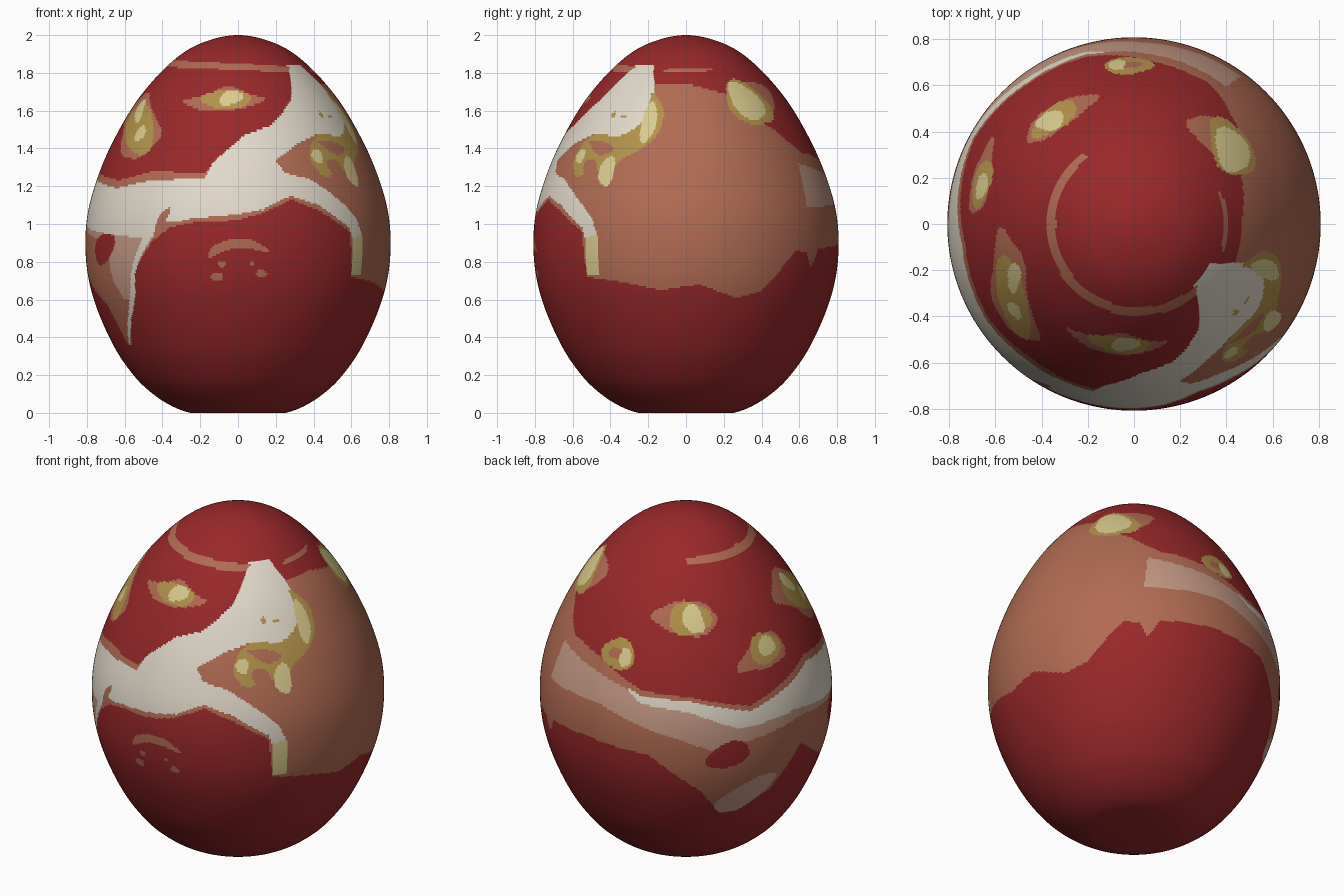
import bpy
import bmesh
import math

default_cube = bpy.data.objects.get("Cube")
if default_cube:
    bpy.data.objects.remove(default_cube, do_unlink=True)

# Flat colours
COLOURS = {
    "deep_red": (0.318, 0.021, 0.023),
    "salmon": (0.44, 0.148, 0.087),
    "warm_white": (0.76, 0.70, 0.60),
    "tan": (0.56, 0.32, 0.235),
    "gold": (0.45, 0.29, 0.07),
    "cream": (0.70, 0.60, 0.27),
}
NAMES = list(COLOURS)


def make_material(name, colour):
    material = bpy.data.materials.new(name)
    material.use_nodes = True
    rgba = (*colour, 1.0)
    material.diffuse_color = rgba
    material.node_tree.nodes["Principled BSDF"].inputs["Base Color"].default_value = rgba
    return material


# Painted patches: outlines on the unrolled shell (degrees around from front, height in percent)
patches = []


def round_corners(outline):
    result = []
    for (ax, ay), (bx, by) in zip(outline, outline[1:] + outline[:1]):
        result.append((ax * 0.8 + bx * 0.2, ay * 0.8 + by * 0.2))
        result.append((ax * 0.2 + bx * 0.8, ay * 0.2 + by * 0.8))
    return result


def paint(colour, outline, soften=True):
    outline = round_corners(outline) if soften else outline
    angles = [point[0] for point in outline]
    heights = [point[1] for point in outline]
    bounds = (min(angles), max(angles), min(heights), max(heights))
    patches.append((NAMES.index(colour), outline, bounds))


def band(colour, top, bottom):
    paint(colour, top + bottom[::-1], soften=False)


def oval(colour, angle, height, half_angle, half_height, tilt=0):
    outline = []
    for step in range(14):
        turn = math.tau * step / 14
        wobble = 1 + 0.08 * math.sin(3 * turn + angle)
        across = math.cos(turn) * wobble
        outline.append((angle + half_angle * across,
                        height + half_height * math.sin(turn) * wobble + tilt * across))
    paint(colour, outline, soften=False)


# Salmon underlayer all round
band("salmon",
     [(-187, 134), (-164, 122), (-144, 120), (-118, 112), (-96, 121), (-83, 127),
      (-57, 123), (-38, 128), (-14, 127), (-8, 136), (16, 145), (40, 155), (66, 174),
      (92, 174), (114, 169), (121, 159), (138, 150), (145, 143), (152, 138), (160, 137), (173, 134)],
     [(-187, 89), (-160, 86), (-139, 63), (-130, 46), (-122, 46), (-107, 57), (-93, 80),
      (-82, 69), (-66, 57), (-61, 36), (-58, 36), (-46, 60), (-43, 76), (-34, 91),
      (-27, 98), (-17, 101), (0, 102), (10, 106), (21, 113), (33, 107), (47, 96),
      (49, 72), (66, 69), (80, 65), (95, 68), (110, 61), (120, 64), (129, 76),
      (136, 86), (142, 85), (145, 77), (147, 79), (150, 87), (173, 89)])

# Tan belt across the back, with its lower runs
band("tan",
     [(146, 132), (160, 129), (175, 126), (196, 119), (216, 118), (242, 109), (264, 117),
      (280, 120), (315, 118), (326, 100)],
     [(144, 109), (178, 110), (200, 101), (215, 95), (225, 89), (241, 92), (267, 97), (285, 94),
      (301, 91), (303, 70), (308, 60), (314, 61), (317, 76), (326, 93)])
paint("tan", [(-134, 53), (-124, 63), (-112, 69), (-104, 66), (-109, 57), (-121, 46), (-130, 46)])

# White belt, upper sweep and hanging tail
band("warm_white",
     [(-170, 122), (-164, 119), (-144, 118), (-118, 109), (-96, 117), (-83, 123),
      (-57, 119), (-38, 123), (-14, 124), (-10, 134), (3, 147), (16, 152), (32, 166),
      (44, 184), (63, 184), (69, 174), (72, 165)],
     [(-170, 121), (-164, 115), (-144, 112), (-123, 100), (-96, 102), (-75, 97),
      (-60, 95), (-43, 93), (-32, 93), (-30, 101), (-17, 103), (0, 105), (10, 108),
      (16, 134), (29, 143), (42, 148), (58, 145), (70, 150)])
band("warm_white",
     [(9, 134), (16, 134), (20, 127), (30, 124), (38, 118), (46, 110), (52, 102), (54, 95), (55, 73)],
     [(9, 107), (14, 111), (21, 115), (33, 110), (47, 98), (49, 90), (50, 73)])
paint("warm_white", [(-37, 97), (-45, 76), (-48, 60), (-61, 36), (-59, 36),
                     (-45, 60), (-43, 76), (-33, 96)])
paint("salmon", [(-34, 91), (-32, 105), (-26, 110), (-29, 100), (-30, 95)])
paint("warm_white", [(-29, 101), (-26, 109), (-18, 105), (-20, 102)])
paint("cream", [(49, 93), (55, 94), (55, 73), (49, 73)], soften=False)

# Gold fringe beside the upper sweep
paint("gold", [(68, 172), (79, 161), (77, 147), (69, 139), (60, 134), (54, 118), (50, 130),
               (38, 124), (32, 133), (35, 143), (42, 148), (58, 146), (66, 152), (70, 160)])
paint("salmon", [(38, 144), (50, 144), (57, 139), (48, 136), (42, 141)])
paint("salmon", [(41, 134), (48, 134), (50, 127), (42, 126)])
oval("cream", 37, 136, 3, 4)
oval("cream", 55, 128, 4, 8)
oval("cream", 71, 154, 4, 11, 1)
oval("gold", 49, 158, 1.5, 1.5)
oval("gold", 56, 157, 2, 1)

# Red islands inside the salmon layer
oval("deep_red", -128, 85, 9, 8, 2)
oval("deep_red", -62, 87, 8, 8, 3)

# Gold spots with salmon rims and cream hearts
paint("salmon", [(-92, 159), (-72, 172), (-52, 160), (-37, 148), (-47, 134), (-63, 136), (-74, 150)])
oval("gold", -59, 151, 17, 11, -8)
oval("cream", -66, 160, 6, 5, -4)
oval("cream", -54, 148, 4, 4)
paint("salmon", [(-36, 165), (-20, 168), (-6, 174), (6, 169), (18, 166), (2, 161), (-16, 159)])
oval("gold", -7, 166, 15, 5)
oval("cream", -4, 167, 7, 4, 1)
oval("gold", -178, 138, 9, 8)
oval("salmon", -179, 138, 4, 3)
oval("cream", -174, 137, 3, 5)
paint("salmon", [(-168, 160), (-150, 168), (-134, 167), (-126, 158), (-136, 150), (-152, 152)])
oval("gold", -143, 159, 12, 8)
oval("cream", -141, 159, 6, 7, -2)
paint("salmon", [(-125, 131), (-108, 147), (-96, 146), (-93, 132), (-106, 129)])
oval("gold", -105, 139, 9, 8)
oval("cream", -104, 140, 5, 5)
paint("salmon", [(120, 172), (138, 176), (155, 172), (146, 160), (132, 154)])
oval("gold", 128, 164, 15, 12, -2)
oval("cream", 127, 165, 11, 10, -2)

# Broken ring near the top
band("salmon",
     [(-146, 186), (-90, 187), (-40, 186), (0, 185), (30, 184), (46, 183)],
     [(-143, 183), (-90, 183.5), (-40, 182.5), (0, 181.5), (30, 180.5), (40, 180)])
paint("salmon", [(72, 182), (110, 183), (112, 181), (74, 180)])

# Small arch and dots low on the front
paint("salmon", [(-12, 81), (-10, 88), (-3, 92), (5, 92), (10, 88), (13, 84), (5, 87), (-3, 87), (-8, 84)])
for angle, height, size in ((-8, 72, 2.5), (-6, 79, 1.5), (9, 74, 2), (5, 79, 1)):
    oval("salmon", angle, height, size, size)


def inside(x, y, outline):
    hit = False
    px, py = outline[-1]
    for qx, qy in outline:
        if (qy > y) != (py > y) and x < (px - qx) * (y - qy) / (py - qy) + qx:
            hit = not hit
        px, py = qx, qy
    return hit


def colour_at(angle, height):
    for index, outline, (left, right, low, high) in reversed(patches):
        if low <= height <= high:
            for x in (angle, angle - 360):
                if left <= x <= right and inside(x, height, outline):
                    return index
    return 0


# Shell profile, radius and height, smoothed through its points
PROFILE = [(0.25, 0), (0.35, 0.036), (0.45, 0.1), (0.545, 0.19), (0.65, 0.34), (0.742, 0.54),
           (0.793, 0.72), (0.808, 0.9), (0.793, 1.07), (0.742, 1.25), (0.66, 1.44), (0.53, 1.66),
           (0.36, 1.85), (0.2, 1.955), (0, 2)]
SIDES, STEPS = 480, 18


def blend(a, b, c, d, t):
    return 0.5 * (2 * b + (c - a) * t + (2 * a - 5 * b + 4 * c - d) * t * t
                  + (3 * b - a - 3 * c + d) * t ** 3)


padded = [(0.14, -0.01)] + PROFILE + [(-0.2, 1.955)]
rows = []
for i in range(len(PROFILE) - 1):
    for step in range(STEPS):
        rows.append([blend(*axis, step / STEPS) for axis in zip(*padded[i:i + 4])])

# Revolve the profile and colour each face by the patch it lies in
bm = bmesh.new()
rings = []
for radius, height in rows:
    ring = []
    for side in range(SIDES):
        turn = math.tau * side / SIDES
        ring.append(bm.verts.new((radius * math.sin(turn), -radius * math.cos(turn), height)))
    rings.append(ring)
tip = bm.verts.new((0, 0, 2))
bm.faces.new(rings[0][::-1])
for side in range(SIDES):
    after = (side + 1) % SIDES
    for low, high in zip(rings, rings[1:]):
        face = bm.faces.new((low[side], low[after], high[after], high[side]))
        middle = (low[side].co.z + high[side].co.z) * 50
        face.material_index = colour_at((side + 0.5) * 360 / SIDES, middle)
    bm.faces.new((rings[-1][side], rings[-1][after], tip))

mesh = bpy.data.meshes.new("painted_egg")
bm.to_mesh(mesh)
bm.free()
for name, colour in COLOURS.items():
    mesh.materials.append(make_material(name, colour))
egg = bpy.data.objects.new("painted_egg", mesh)
bpy.context.collection.objects.link(egg)
bpy.ops.object.select_all(action="DESELECT")
egg.select_set(True)
bpy.context.view_layer.objects.active = egg
bpy.ops.object.shade_smooth_by_angle(angle=math.radians(30))
